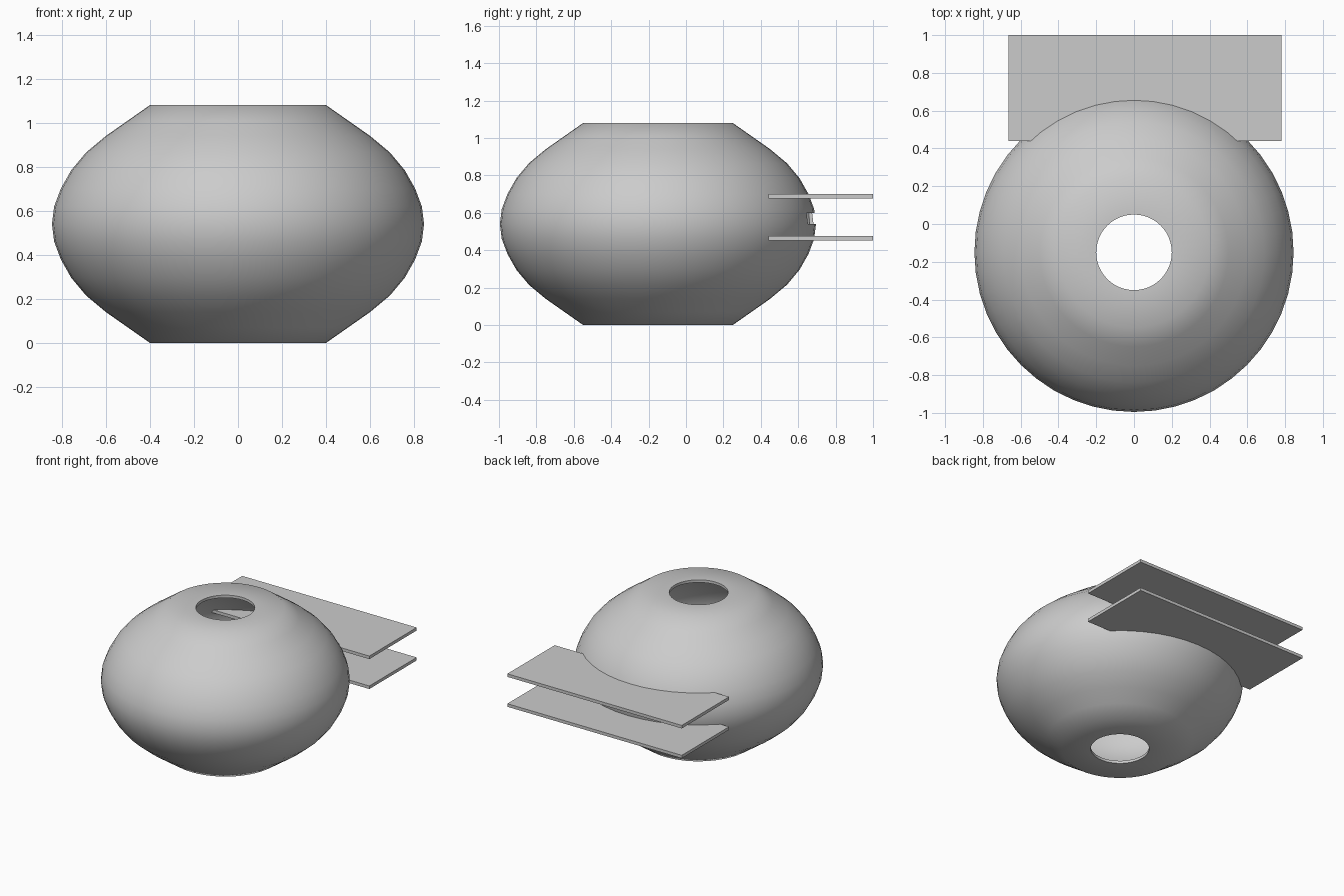
import bpy, bmesh
from math import cos, sin, tau

if "Cube" in bpy.data.objects:
    bpy.data.objects.remove(bpy.data.objects["Cube"])

CENTRE_Y = -0.15
SEGMENTS = 48
WALL = 0.02


def make_object(name, bm):
    bmesh.ops.recalc_face_normals(bm, faces=bm.faces)
    mesh = bpy.data.meshes.new(name)
    bm.to_mesh(mesh)
    bm.free()
    obj = bpy.data.objects.new(name, mesh)
    bpy.context.collection.objects.link(obj)
    return obj


def box(name, lo, hi):
    bm = bmesh.new()
    bmesh.ops.create_cube(bm, size=1)
    for v in bm.verts:
        v.co = [(a + b) / 2 + c * (b - a) for a, b, c in zip(lo, hi, v.co)]
    return make_object(name, bm)


def lathe(name, loop):
    bm = bmesh.new()
    rings = []
    for i in range(SEGMENTS):
        a = tau * i / SEGMENTS
        rings.append([bm.verts.new((r * cos(a), CENTRE_Y + r * sin(a), z)) for r, z in loop])
    n = len(loop)
    for i in range(SEGMENTS):
        a, b = rings[i], rings[(i + 1) % SEGMENTS]
        for j in range(n):
            k = (j + 1) % n
            bm.faces.new((a[j], b[j], b[k], a[k]))
    return make_object(name, bm)


# Hollow round body, open at top and bottom, symmetric about mid height
half = [(0.2, 0), (0.4, 0), (0.5, 0.07), (0.6, 0.14), (0.69, 0.215), (0.757, 0.295),
        (0.805, 0.38), (0.835, 0.46)]
outer = half + [(0.845, 0.54)] + [(r, 1.08 - z) for r, z in reversed(half)]
half_in = [(0.2, WALL)] + [(r - WALL * 0.8, z + WALL * (1 - z)) for r, z in half[1:]]
inner = half_in + [(0.845 - WALL, 0.54)] + [(r, 1.08 - z) for r, z in reversed(half_in)]
body = lathe("body_shell", outer + inner[::-1])
bpy.context.view_layer.objects.active = body
body.select_set(True)
bpy.ops.object.shade_smooth_by_angle(angle=0.75)

# Narrow slot through the back wall, between the shelves
cutter = box("slot_cutter", (-0.14, 0.4, 0.54), (0.26, 0.85, 0.60))
cutter.hide_render = True
cutter.display_type = 'WIRE'
mod = body.modifiers.new("slot", 'BOOLEAN')
mod.operation = 'DIFFERENCE'
mod.solver = 'EXACT'
mod.object = cutter
bpy.ops.object.modifier_apply(modifier=mod.name)
bpy.data.objects.remove(cutter)

# Two flat shelves running into the back of the body
for name, z in (("lower_shelf", 0.453), ("upper_shelf", 0.677)):
    box(name, (-0.665, 0.44, z), (0.78, 1.0, z + 0.023))
